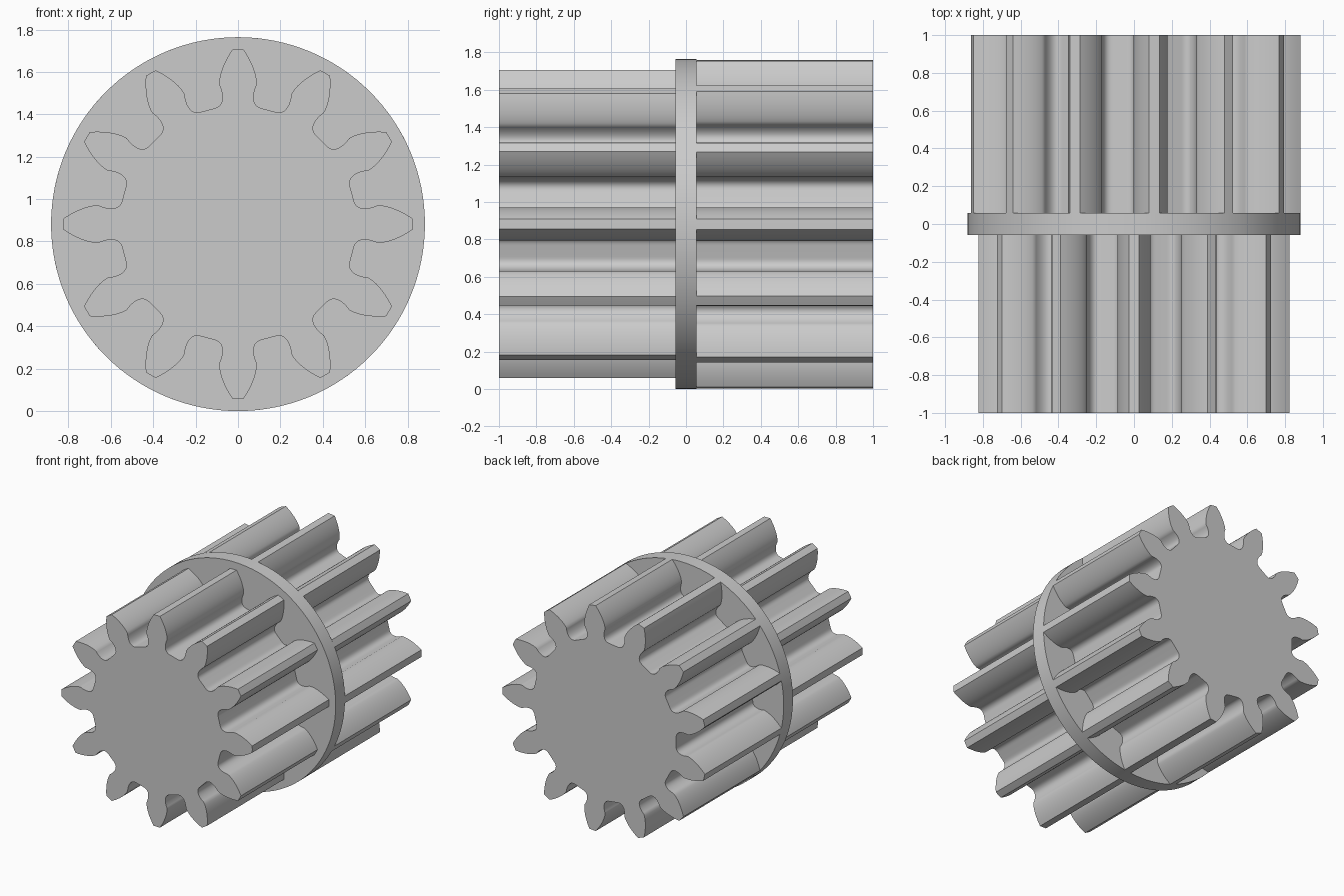
import bpy, bmesh, math
from mathutils import Vector
from mathutils.geometry import interpolate_bezier

cube = bpy.data.objects.get("Cube")
if cube:
    bpy.data.objects.remove(cube, do_unlink=True)

RADIUS = 0.882                 # flange radius, also the height of the axis
FLANGE = 0.057                 # half thickness of the flange
MODULE = RADIUS / 7.5
PRESSURE = math.radians(20)

grey = bpy.data.materials.new("light_grey")
grey.use_nodes = True
grey.diffuse_color = (0.6, 0.6, 0.6, 1)
grey.node_tree.nodes["Principled BSDF"].inputs["Base Color"].default_value = grey.diffuse_color


def involute(angle):
    return math.tan(angle) - angle


def tooth_flank(teeth):
    """Half a tooth as (radius, half angle), from tip to root."""
    pitch, tip = MODULE * teeth / 2, MODULE * (teeth / 2 + 1)
    base, root = pitch * math.cos(PRESSURE), pitch - 1.26 * MODULE
    at_base = 0.084 / pitch + involute(PRESSURE)
    points = []
    for i in range(11):
        r = tip + (base - tip) * i / 10
        points.append((r, at_base - involute(math.acos(min(1, base / r)))))
    # undercut neck and root fillet
    neck = interpolate_bezier(Vector((base, at_base * base)),
                              Vector((root + 0.06, 0.068)),
                              Vector((root, 0.062)),
                              Vector((root, 0.115)), 14)
    points += [(p.x, p.y / p.x) for p in neck[1:]]
    return points


def gear_profile(teeth):
    flank = tooth_flank(teeth)
    tooth = [(r, -a) for r, a in reversed(flank)] + [(flank[0][0], 0)] + flank
    return [(r, a + math.tau * k / teeth) for k in range(teeth) for r, a in tooth]


def extrude_part(name, profile, y0, y1):
    """Extrude a polar profile along the y axis."""
    bm = bmesh.new()
    verts = [bm.verts.new((r * math.cos(a), y0, RADIUS + r * math.sin(a)))
             for r, a in profile]
    face = bm.faces.new(verts)
    result = bmesh.ops.extrude_face_region(bm, geom=[face], use_keep_orig=True)
    moved = [v for v in result["geom"] if isinstance(v, bmesh.types.BMVert)]
    bmesh.ops.translate(bm, verts=moved, vec=(0, y1 - y0, 0))
    bmesh.ops.recalc_face_normals(bm, faces=bm.faces)
    mesh = bpy.data.meshes.new(name)
    bm.to_mesh(mesh)
    bm.free()
    mesh.materials.append(grey)
    obj = bpy.data.objects.new(name, mesh)
    bpy.context.collection.objects.link(obj)
    bpy.ops.object.select_all(action='DESELECT')
    obj.select_set(True)
    bpy.context.view_layer.objects.active = obj
    bpy.ops.object.shade_smooth_by_angle(angle=math.radians(35))
    return obj


# Two toothed halves either side of a thin round flange
extrude_part("front_gear", gear_profile(12), -1, -FLANGE)
extrude_part("rear_gear", gear_profile(13), FLANGE, 1)
circle = [(RADIUS, math.tau * i / 128) for i in range(128)]
extrude_part("flange", circle, -FLANGE, FLANGE)
